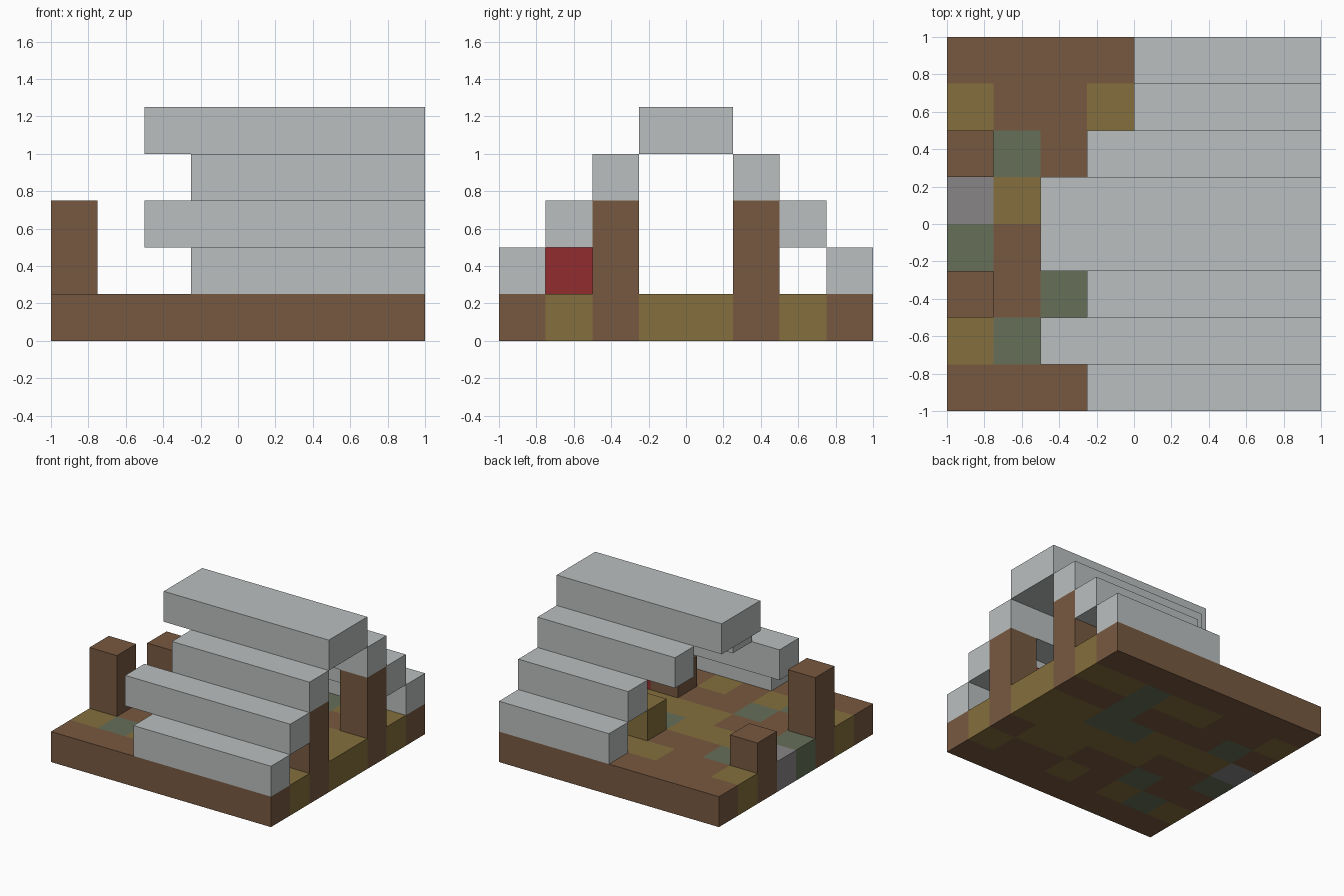
import bpy, bmesh
from mathutils import Vector

cube = bpy.data.objects.get("Cube")
if cube:
    bpy.data.objects.remove(cube, do_unlink=True)

U = 0.25  # block size


def linear(c):
    c /= 255
    return c / 12.92 if c <= 0.04045 else ((c + 0.055) / 1.055) ** 2.4


def material(name, *rgb):
    mat = bpy.data.materials.new(name)
    mat.use_nodes = True
    colour = [linear(c) for c in rgb] + [1]
    mat.diffuse_color = colour
    bsdf = next(n for n in mat.node_tree.nodes if n.type == 'BSDF_PRINCIPLED')
    bsdf.inputs["Base Color"].default_value = colour
    bsdf.inputs["Roughness"].default_value = 0.9
    return mat


brown = material("brown wood", 119, 89, 64)
ochre = material("ochre straw", 133, 112, 61)
green = material("moss green", 102, 111, 89)
grey = material("stone grey", 137, 133, 135)
red = material("red cloth", 146, 44, 46)
pale = material("pale plank", 187, 191, 191)


def add_object(name, bm, mats):
    mesh = bpy.data.meshes.new(name)
    bm.to_mesh(mesh)
    bm.free()
    for m in mats:
        mesh.materials.append(m)
    obj = bpy.data.objects.new(name, mesh)
    bpy.context.collection.objects.link(obj)
    return obj


def box(name, mat, x, y, z, nx=1, ny=1, nz=1):
    """Box from a block-grid corner, measured in blocks."""
    bm = bmesh.new()
    bmesh.ops.create_cube(bm, size=1)
    size = Vector((nx, ny, nz)) * U
    corner = Vector((x * U - 1, y * U - 1, z * U))
    for v in bm.verts:
        v.co = corner + (v.co + Vector((.5, .5, .5))) * size
    return add_object(name, bm, [mat])


# Patchwork floor: rows from back to front, columns from right to left
floor_map = [
    "BBBBBBBB",
    "OBBOOGOO",
    "BGBBBGBB",
    "SOOOGGOO",
    "GBBOOOOO",
    "BBGBBOOB",
    "OGOBOBBO",
    "BBBBBBBB",
]
bm = bmesh.new()
bmesh.ops.create_grid(bm, x_segments=8, y_segments=8, size=1)
result = bmesh.ops.extrude_face_region(bm, geom=bm.faces[:])
for g in result["geom"]:
    if isinstance(g, bmesh.types.BMVert):
        g.co.z = U
bmesh.ops.recalc_face_normals(bm, faces=bm.faces[:])
for f in bm.faces:
    c = f.calc_center_median()
    col = min(7, int((c.x + 1) / U))
    row = min(7, int((1 - c.y) / U))
    f.material_index = "BOGS".index(floor_map[row][col])
add_object("floor", bm, [brown, ochre, green, grey])

# Stepped roof planks, each running to the left end: (start x, y, z, width)
planks = {
    "front_roof_plank_low": (3, 0, 1, 1),
    "front_roof_plank_mid": (2, 1, 2, 1),
    "front_roof_plank_high": (3, 2, 3, 1),
    "ridge_plank": (2, 3, 4, 2),
    "back_roof_plank_high": (3, 5, 3, 1),
    "back_roof_plank_mid": (4, 6, 2, 1),
    "back_roof_plank_low": (4, 7, 1, 1),
}
for name, (x, y, z, width) in planks.items():
    box(name, pale, x, y, z, 8 - x, width)

# Wooden posts
for side, y in (("front", 2), ("back", 5)):
    box(side + "_left_post", brown, 7, y, 1, nz=2)
box("front_right_post", brown, 0, 2, 1, nz=2)
box("back_right_broken_post", brown, 0, 5, 1)

# Furniture under the roof
box("bed", red, 6, 1, 1, ny=2)
box("bedside_block", brown, 5, 2, 1)
box("straw_block", ochre, 4, 5, 1)
